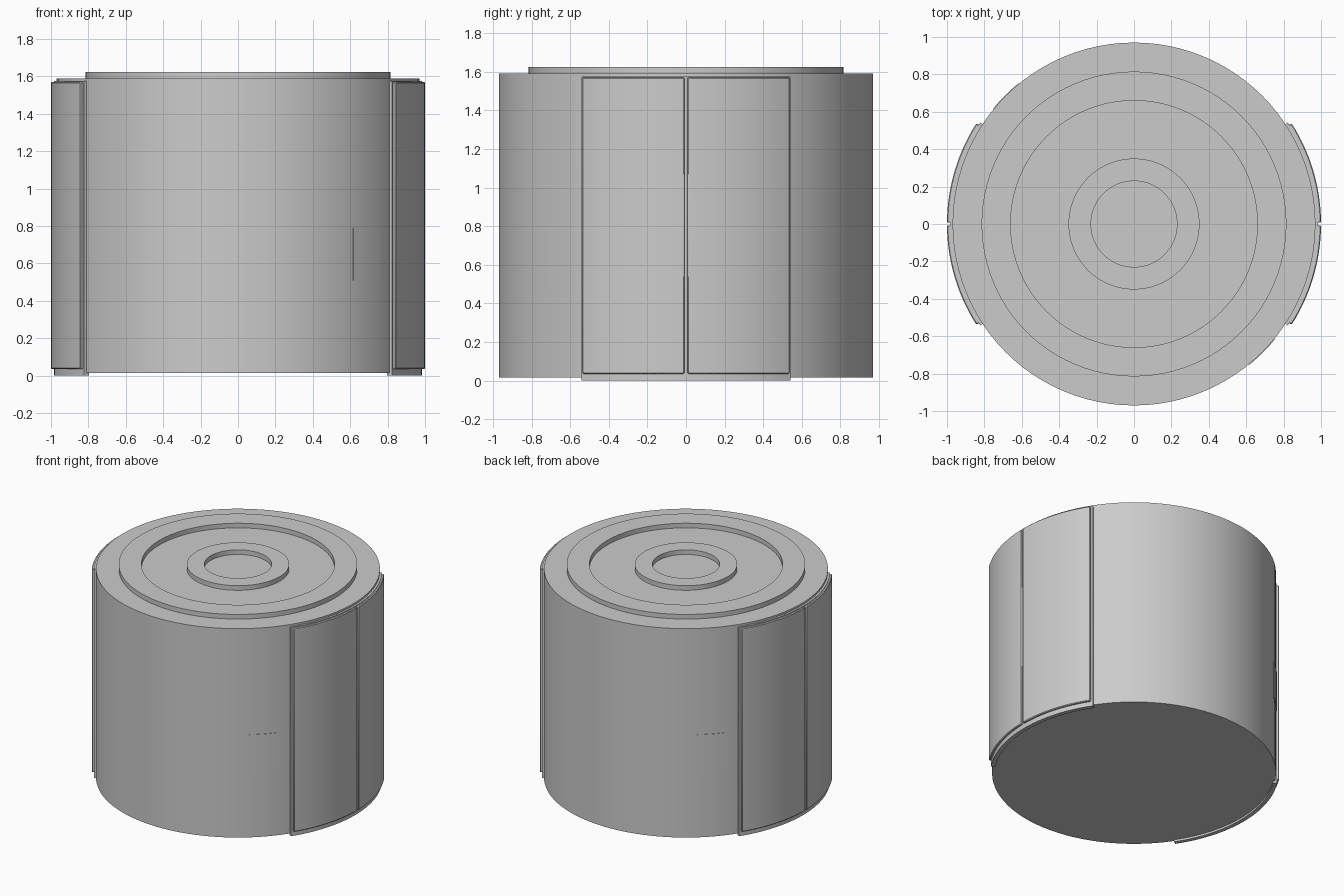
import bpy, bmesh
from math import cos, sin, radians, pi

if "Cube" in bpy.data.objects:
    bpy.data.objects.remove(bpy.data.objects["Cube"])

SEGMENTS = 96


def finish(name, bm, bevel=0.0):
    bmesh.ops.remove_doubles(bm, verts=bm.verts, dist=1e-5)
    bmesh.ops.recalc_face_normals(bm, faces=bm.faces)
    mesh = bpy.data.meshes.new(name)
    bm.to_mesh(mesh)
    bm.free()
    obj = bpy.data.objects.new(name, mesh)
    bpy.context.collection.objects.link(obj)
    if bevel:
        mod = obj.modifiers.new("edge_bevel", 'BEVEL')
        mod.width, mod.segments = bevel, 1
        mod.limit_method, mod.angle_limit = 'ANGLE', radians(40)
    bpy.ops.object.select_all(action='DESELECT')
    obj.select_set(True)
    bpy.context.view_layer.objects.active = obj
    bpy.ops.object.shade_smooth_by_angle(angle=radians(30))
    return obj


def lathe(name, profile):
    bm = bmesh.new()
    verts = [bm.verts.new((r, 0, z)) for r, z in profile]
    edges = [bm.edges.new(pair) for pair in zip(verts, verts[1:])]
    bmesh.ops.spin(bm, geom=verts + edges, cent=(0, 0, 0), axis=(0, 0, 1),
                   angle=2 * pi, steps=SEGMENTS, use_merge=True)
    return finish(name, bm)


def arc_block(name, r0, r1, z0, z1, a0, a1, steps, bevel=0.0):
    """Curved slab between two radii, two heights and two angles (degrees)."""
    bm = bmesh.new()
    rings = []
    for i in range(steps + 1):
        a = radians(a0 + (a1 - a0) * i / steps)
        rings.append([bm.verts.new((r * cos(a), r * sin(a), z))
                      for r, z in ((r0, z0), (r1, z0), (r1, z1), (r0, z1))])
    for p, q in zip(rings, rings[1:]):
        for k in range(4):
            n = (k + 1) % 4
            bm.faces.new((p[k], p[n], q[n], q[k]))
    bm.faces.new(rings[0])
    bm.faces.new(rings[-1][::-1])
    return finish(name, bm, bevel)


# Drum body with two raised rings on its lid
LOW, TOP, RIM = 0.015, 1.59, 1.625
lathe("drum_body", [
    (0, LOW), (0.97, LOW), (0.97, TOP), (0.815, TOP), (0.815, RIM),
    (0.66, RIM), (0.66, TOP), (0.35, TOP), (0.35, RIM),
    (0.23, RIM), (0.23, TOP), (0, TOP)])

# Double doors with a backing frame, on both sides
for side, mid in (("right", 0), ("left", 180)):
    arc_block(f"{side}_door_frame", 0.955, 0.985, 0.0, 1.575,
              mid - 33.4, mid + 33.4, 24)
    for leaf, a0, a1 in (("front", -32.6, -0.4), ("back", 0.4, 32.6)):
        arc_block(f"{side}_{leaf}_door", 0.975, 1.0, 0.035, 1.57,
                  mid + a0, mid + a1, 14, bevel=0.005)

# Small flush hatches on opposite diagonals
for label, mid in (("front", -50.6 + 5.7), ("back", 129.4 + 5.7)):
    arc_block(f"{label}_hatch", 0.95, 0.973, 0.51, 0.79,
              mid - 5.7, mid + 5.7, 4)
